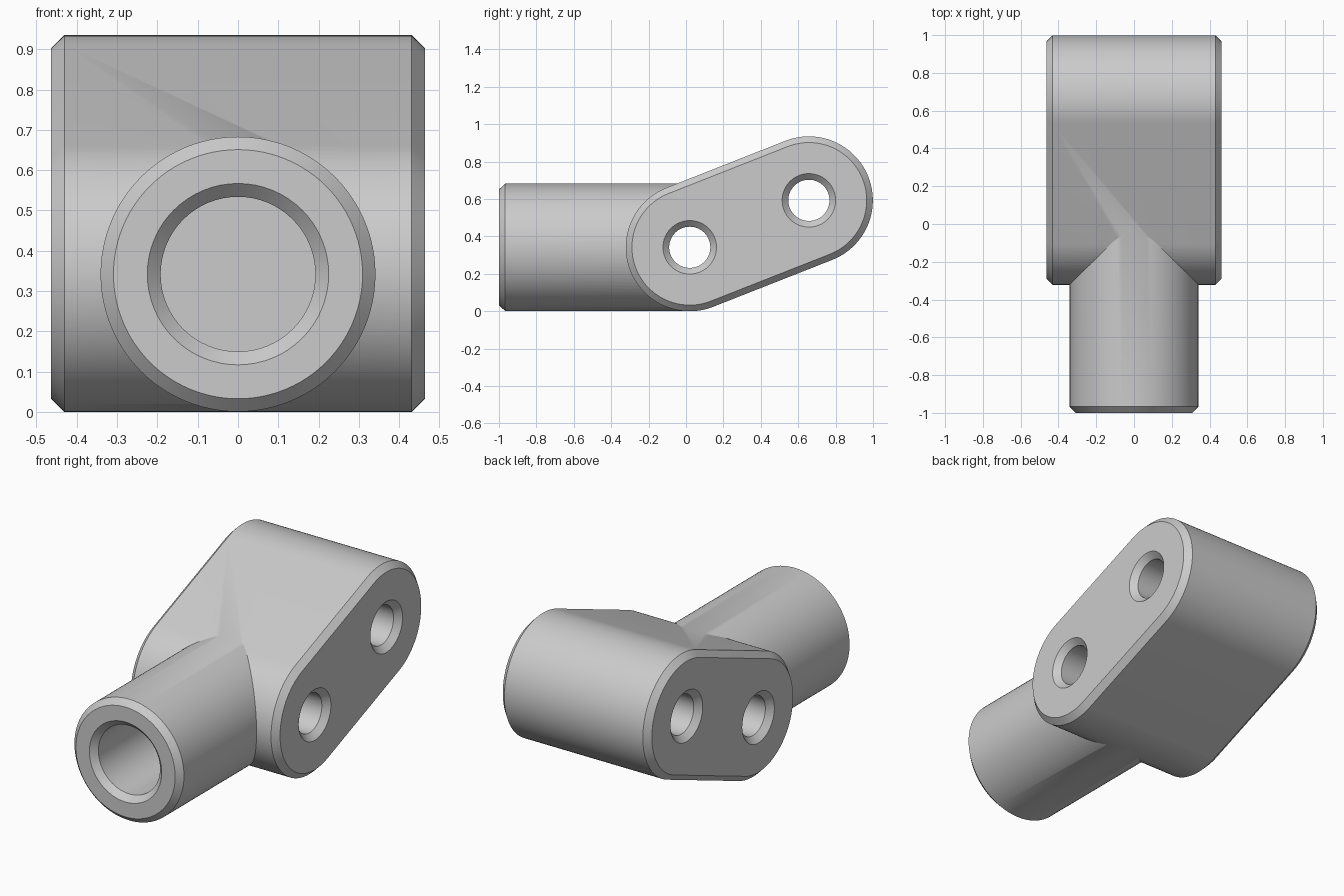
import bpy, bmesh, math

if "Cube" in bpy.data.objects:
    bpy.data.objects.remove(bpy.data.objects["Cube"])

R = 0.342                      # outer radius of body and stem
LOW, HIGH = (0.02, R), (0.657, 0.593)   # hole centres in (y, z)
C = 0.033                      # chamfer size
HALF = 0.464                   # half width of the body

steel = bpy.data.materials.new("light_grey")
steel.diffuse_color = (0.6, 0.6, 0.6, 1)
steel.use_nodes = True
steel.node_tree.nodes["Principled BSDF"].inputs["Base Color"].default_value = steel.diffuse_color


def loft(name, c1, c2, sections, axis, n=48):
    """Solid with rounded-end cross-section round c1 and c2; sections are (position, radius)."""
    tilt = math.atan2(c2[1] - c1[1], c2[0] - c1[0])
    same = c1 == c2
    bm = bmesh.new()
    rings = []
    for t, r in sections:
        ring = []
        for c, start in ((c2, tilt - math.pi / 2), (c1, tilt + math.pi / 2)):
            for i in range(n if same else n + 1):
                a = start + math.pi * i / n
                u, v = c[0] + r * math.cos(a), c[1] + r * math.sin(a)
                ring.append(bm.verts.new((t, u, v) if axis == 'X' else (u, t, v)))
        rings.append(ring)
    for a, b in zip(rings, rings[1:]):
        for i in range(len(a)):
            j = (i + 1) % len(a)
            bm.faces.new((a[i], a[j], b[j], b[i]))
    bm.faces.new(rings[0])
    bm.faces.new(rings[-1])
    bmesh.ops.recalc_face_normals(bm, faces=bm.faces)
    me = bpy.data.meshes.new(name)
    bm.to_mesh(me)
    bm.free()
    me.materials.append(steel)
    ob = bpy.data.objects.new(name, me)
    bpy.context.collection.objects.link(ob)
    return ob


def combine(target, tool, operation):
    mod = target.modifiers.new(operation, 'BOOLEAN')
    mod.operation, mod.solver, mod.object = operation, 'EXACT', tool
    bpy.context.view_layer.objects.active = target
    bpy.ops.object.modifier_apply(modifier=mod.name)
    bpy.data.objects.remove(tool, do_unlink=True)


# Slanted body with chamfered side faces
body = loft("connector_body", LOW, HIGH,
            [(-HALF, R - C), (-HALF + C, R), (HALF - C, R), (HALF, R - C)], 'X')

# Round stem pointing forward
mid = (0, R)
stem = loft("stem", mid, mid, [(-1, R - C), (-1 + C, R - 0.001), (0.02, R - 0.001)], 'Y')
combine(body, stem, 'UNION')

# Two cross holes with countersunk ends
h, e = 0.11, 0.01
for c in (LOW, HIGH):
    hole = loft("hole_cutter", c, c,
                [(-HALF - e, h + C + e), (-HALF + C, h), (HALF - C, h), (HALF + e, h + C + e)], 'X', 32)
    combine(body, hole, 'DIFFERENCE')

# Blind bore in the stem
b = 0.192
bore = loft("bore_cutter", mid, mid, [(-1 - e, b + C + e), (-1 + C, b), (-0.3, b)], 'Y', 32)
combine(body, bore, 'DIFFERENCE')

bpy.ops.object.select_all(action='DESELECT')
body.select_set(True)
bpy.context.view_layer.objects.active = body
bpy.ops.object.shade_smooth_by_angle(angle=math.radians(25))
